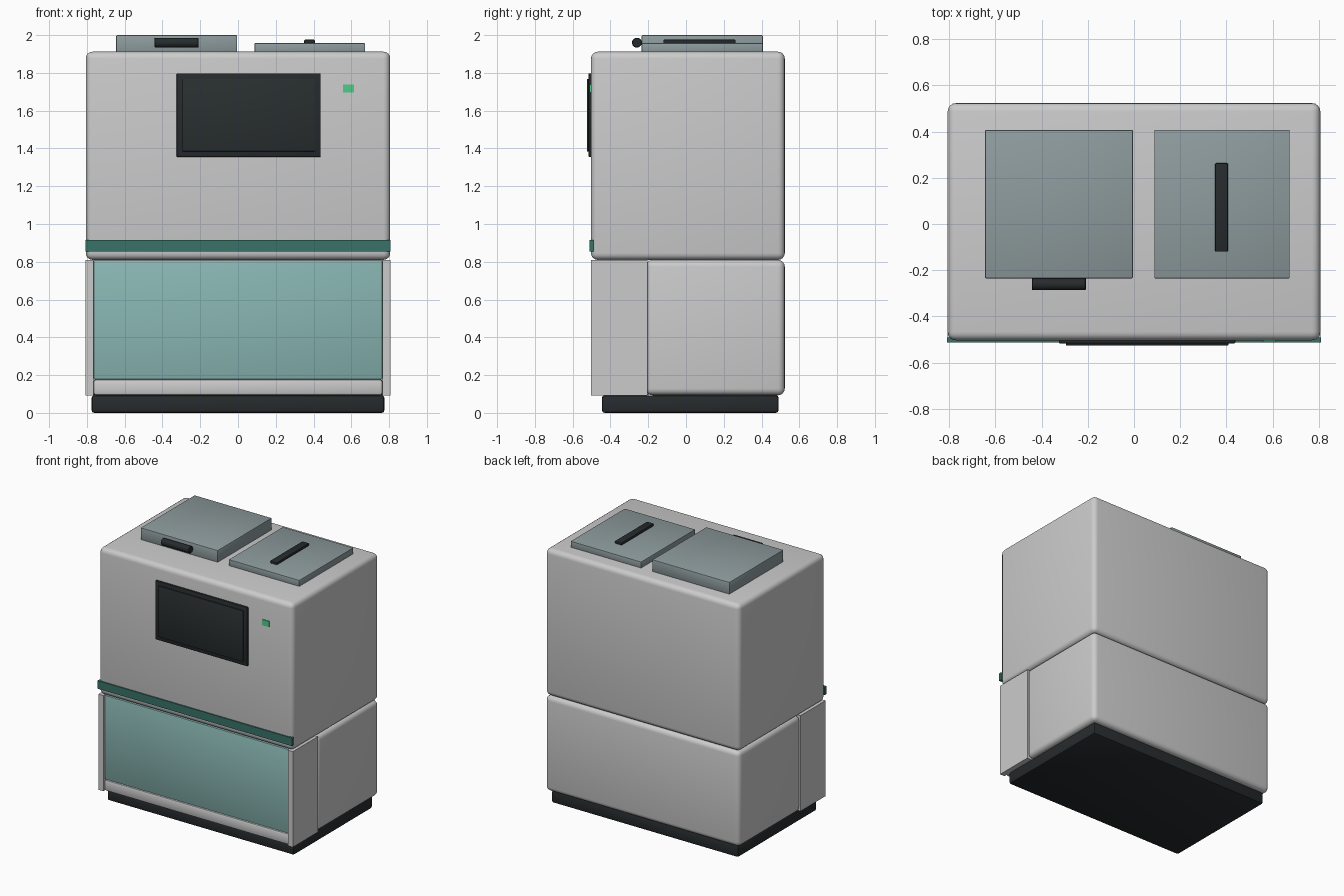
import bpy, math

if "Cube" in bpy.data.objects:
    bpy.data.objects.remove(bpy.data.objects["Cube"])


def material(name, r, g, b):
    m = bpy.data.materials.new(name)
    m.diffuse_color = (r, g, b, 1)
    m.use_nodes = True
    m.node_tree.nodes["Principled BSDF"].inputs["Base Color"].default_value = m.diffuse_color
    return m


DARK = material("dark_plastic", 0.02, 0.024, 0.026)
SCREEN = material("screen_glass", 0.022, 0.028, 0.029)
GLASS = material("door_teal", 0.25, 0.47, 0.45)
TRIM = material("trim_green", 0.04, 0.17, 0.14)
LID = material("lid_grey", 0.27, 0.33, 0.34)
LED = material("indicator_green", 0.08, 0.6, 0.25)


def finish(obj, name, mat, bevel, segments):
    obj.name = name
    if mat:
        obj.data.materials.append(mat)
    if bevel:
        mod = obj.modifiers.new("bevel", 'BEVEL')
        mod.width = bevel
        mod.segments = segments
        mod.limit_method = 'ANGLE'
        bpy.ops.object.modifier_apply(modifier=mod.name)
        bpy.ops.object.shade_smooth_by_angle(angle=math.radians(35))
    return obj


def box(name, xs, ys, zs, mat=None, bevel=0.0, segments=2):
    """Box from min/max ranges, with optional rounded edges."""
    spans = (xs, ys, zs)
    bpy.ops.mesh.primitive_cube_add(size=1, location=[(a + b) / 2 for a, b in spans])
    obj = bpy.context.object
    obj.scale = [b - a for a, b in spans]
    bpy.ops.object.transform_apply(location=False, rotation=False, scale=True)
    return finish(obj, name, mat, bevel, segments)


# Plinth and main housings
box("base_plinth", (-0.775, 0.775), (-0.445, 0.49), (0, 0.093), DARK, 0.014)
box("lower_body", (-0.806, 0.806), (-0.212, 0.523), (0.093, 0.81), None, 0.036, 4)
box("upper_body", (-0.806, 0.806), (-0.503, 0.523), (0.81, 1.912), None, 0.036, 4)

# Bin bay: side cheeks, sill and tinted front door
for side, sx in (("left", -1), ("right", 1)):
    xs = sorted((sx * 0.766, sx * 0.807))
    box(side + "_cheek", xs, (-0.503, -0.205), (0.093, 0.81))
box("bay_sill", (-0.766, 0.766), (-0.495, -0.19), (0.093, 0.178), None, 0.015)
box("bay_door", (-0.764, 0.764), (-0.488, -0.465), (0.178, 0.808), GLASS, 0.004)

# Trim strip, display and indicator
box("trim_strip", (-0.808, 0.808), (-0.512, -0.49), (0.855, 0.915), TRIM)
box("display_frame", (-0.325, 0.438), (-0.516, -0.495), (1.355, 1.797), DARK, 0.004)
box("display_screen", (-0.295, 0.408), (-0.525, -0.51), (1.385, 1.767), SCREEN, 0.002)
box("indicator_light", (0.557, 0.615), (-0.510, -0.495), (1.695, 1.738), LED)

# Top lids
box("left_lid", (-0.645, -0.004), (-0.235, 0.407), (1.905, 2.0), LID, 0.006)
box("right_lid", (0.088, 0.673), (-0.235, 0.407), (1.905, 1.957), LID, 0.003)
box("right_lid_handle", (0.35, 0.407), (-0.12, 0.263), (1.955, 1.976), DARK, 0.006)

# Round pull bar on the front of the left lid
bpy.ops.mesh.primitive_cylinder_add(vertices=24, radius=0.026, depth=0.234,
                                    location=(-0.325, -0.26, 1.96),
                                    rotation=(0, math.pi / 2, 0))
finish(bpy.context.object, "left_lid_handle", DARK, 0.003, 1)
